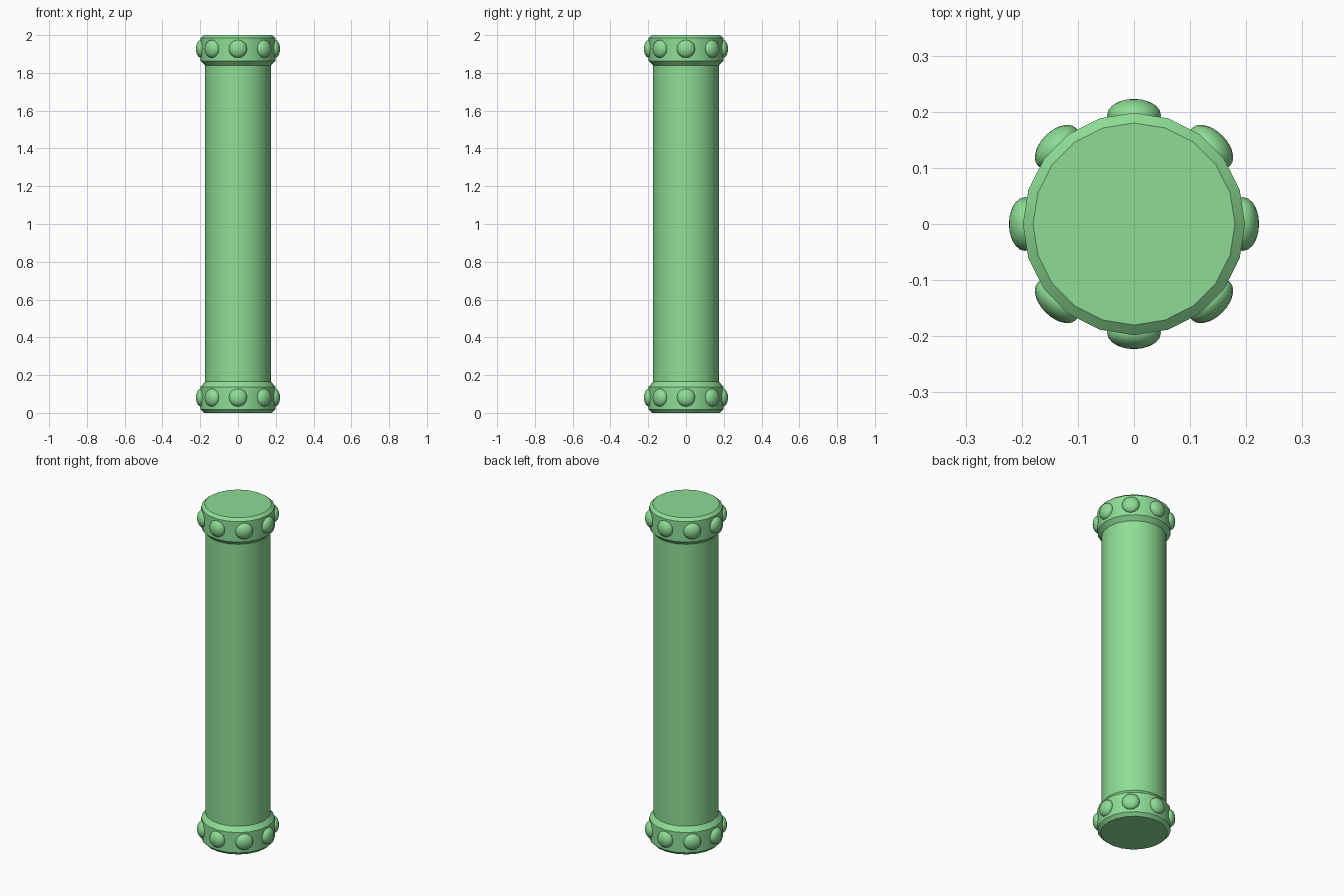
import bpy, math
from mathutils import Matrix, Vector

if "Cube" in bpy.data.objects:
    bpy.data.objects.remove(bpy.data.objects["Cube"])

SIDES = 20

mat = bpy.data.materials.new("green")
mat.diffuse_color = (0.27, 0.72, 0.30, 1)
mat.use_nodes = True
mat.node_tree.nodes["Principled BSDF"].inputs["Base Color"].default_value = mat.diffuse_color


def finish(obj, name):
    obj.name = name
    obj.data.materials.append(mat)
    bpy.ops.object.select_all(action='DESELECT')
    obj.select_set(True)
    bpy.context.view_layer.objects.active = obj
    bpy.ops.object.shade_smooth_by_angle(angle=math.radians(30))
    return obj


def lathe(name, profile, cap_start=False, cap_end=False):
    """Spin (radius, z) points, listed upwards, around z."""
    verts = [(r * math.cos(2 * math.pi * i / SIDES), r * math.sin(2 * math.pi * i / SIDES), z)
             for r, z in profile for i in range(SIDES)]
    faces = []
    for k in range(len(profile) - 1):
        for i in range(SIDES):
            j = (i + 1) % SIDES
            a, b = k * SIDES, (k + 1) * SIDES
            faces.append((a + i, a + j, b + j, b + i))
    if cap_start:
        faces.append(tuple(reversed(range(SIDES))))
    if cap_end:
        faces.append(tuple(range(len(verts) - SIDES, len(verts))))
    mesh = bpy.data.meshes.new(name)
    mesh.from_pydata(verts, [], faces)
    obj = bpy.data.objects.new(name, mesh)
    bpy.context.collection.objects.link(obj)
    return finish(obj, name)


# Straight pipe and the two chamfered collars with closed ends
lathe("pipe", [(0.175, 0.165), (0.175, 1.84)])
lathe("bottom_collar", [(0.18, 0), (0.198, 0.018), (0.198, 0.138), (0.175, 0.165)], cap_start=True)
lathe("top_collar", [(0.175, 1.84), (0.198, 1.864), (0.198, 1.985), (0.18, 2.0)], cap_end=True)

# Eight domed rivets around each collar
for label, z in (("bottom", 0.081), ("top", 1.927)):
    for i in range(8):
        bpy.ops.mesh.primitive_uv_sphere_add(segments=16, ring_count=10, radius=1)
        rivet = bpy.context.object
        rivet.data.transform(Matrix.Rotation(i * math.pi / 4, 4, 'Z')
                             @ Matrix.Translation(Vector((0.194, 0, z)))
                             @ Matrix.Diagonal((0.029, 0.048, 0.048, 1))
                             @ Matrix.Rotation(math.pi / 2, 4, 'Y'))
        finish(rivet, f"{label}_rivet_{i + 1}")
